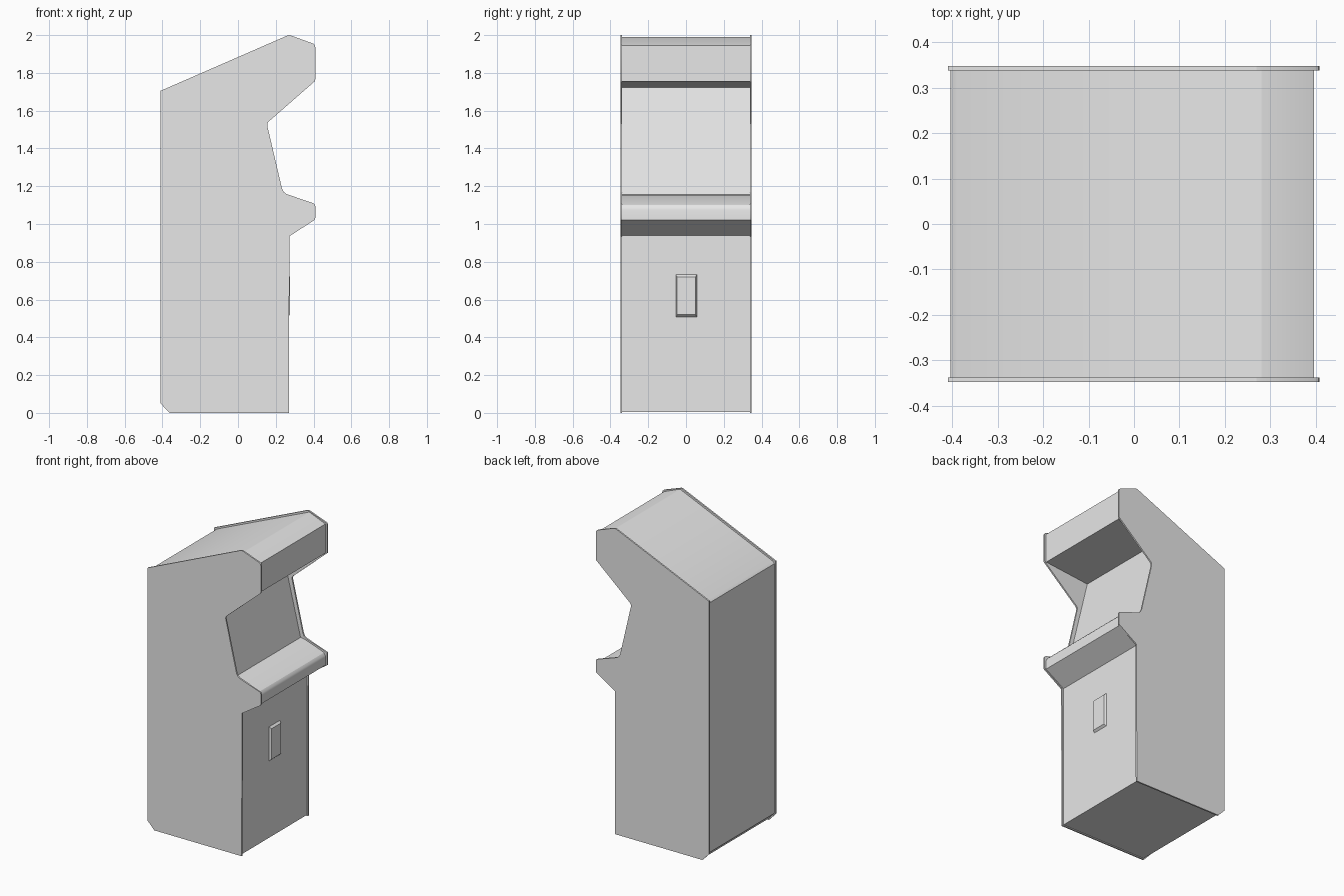
import bpy
import bmesh
import math

cube = bpy.data.objects.get("Cube")
if cube:
    bpy.data.objects.remove(cube, do_unlink=True)

# One plain grey for the whole cabinet
grey = bpy.data.materials.new("plain grey")
grey.use_nodes = True
grey.diffuse_color = (0.8, 0.8, 0.8, 1)
grey.node_tree.nodes["Principled BSDF"].inputs["Base Color"].default_value = (0.8, 0.8, 0.8, 1)


def finish(name, bm):
    """Turn a bmesh into a smooth object with sharp edges kept."""
    bmesh.ops.recalc_face_normals(bm, faces=bm.faces)
    mesh = bpy.data.meshes.new(name)
    bm.to_mesh(mesh)
    bm.free()
    mesh.materials.append(grey)
    mesh.shade_smooth()
    mesh.set_sharp_from_angle(angle=math.radians(25))
    obj = bpy.data.objects.new(name, mesh)
    bpy.context.collection.objects.link(obj)
    return obj


def extrude_profile(name, profile, y0, y1):
    """Extrude an (x, z) outline from y0 to y1."""
    bm = bmesh.new()
    face = bm.faces.new([bm.verts.new((x, y0, z)) for x, z in profile])
    result = bmesh.ops.extrude_face_region(bm, geom=[face])
    verts = [v for v in result["geom"] if isinstance(v, bmesh.types.BMVert)]
    bmesh.ops.translate(bm, verts=verts, vec=(0, y1 - y0, 0))
    return finish(name, bm)


# Side panels with softened corners
panel = [
    (-0.41, 0.05), (-0.41, 1.705), (0.262, 1.998), (0.27, 2.0), (0.28, 1.998),
    (0.398, 1.955), (0.406, 1.948), (0.409, 1.938),
    (0.409, 1.765), (0.406, 1.755), (0.162, 1.542), (0.155, 1.532), (0.155, 1.52),
    (0.233, 1.187), (0.242, 1.17), (0.258, 1.158),
    (0.398, 1.11), (0.406, 1.105), (0.409, 1.096),
    (0.409, 1.032), (0.406, 1.022), (0.272, 0.935), (0.27, 0.0), (-0.362, 0.0),
]
for name, side in (("left_side_panel", 1), ("right_side_panel", -1)):
    extrude_profile(name, panel, side * 0.338, side * 0.348)

# Inner body: back, sloped roof, sign box, deep screen, control shelf, base
body = [
    (-0.404, 0.055), (-0.404, 1.688), (-0.39, 1.702), (0.277, 1.991),
    (0.283, 1.991), (0.396, 1.945), (0.396, 1.755), (0.078, 1.722),
    (0.216, 1.155), (0.25, 1.15), (0.37, 1.108), (0.385, 1.1), (0.394, 1.088),
    (0.397, 1.075), (0.397, 1.022), (0.262, 0.938), (0.262, 0.006), (-0.358, 0.006),
]
extrude_profile("cabinet_body", body, -0.339, 0.339)

# Coin door: a raised plate with sloping sides
bm = bmesh.new()
bmesh.ops.create_cube(bm, size=1)
for v in bm.verts:
    front = v.co.x > 0
    half_y, half_z = (0.049, 0.1) if front else (0.057, 0.115)
    v.co = (0.275 if front else 0.258,
            0.002 + math.copysign(half_y, v.co.y),
            0.62 + math.copysign(half_z, v.co.z))
finish("coin_door", bm)
